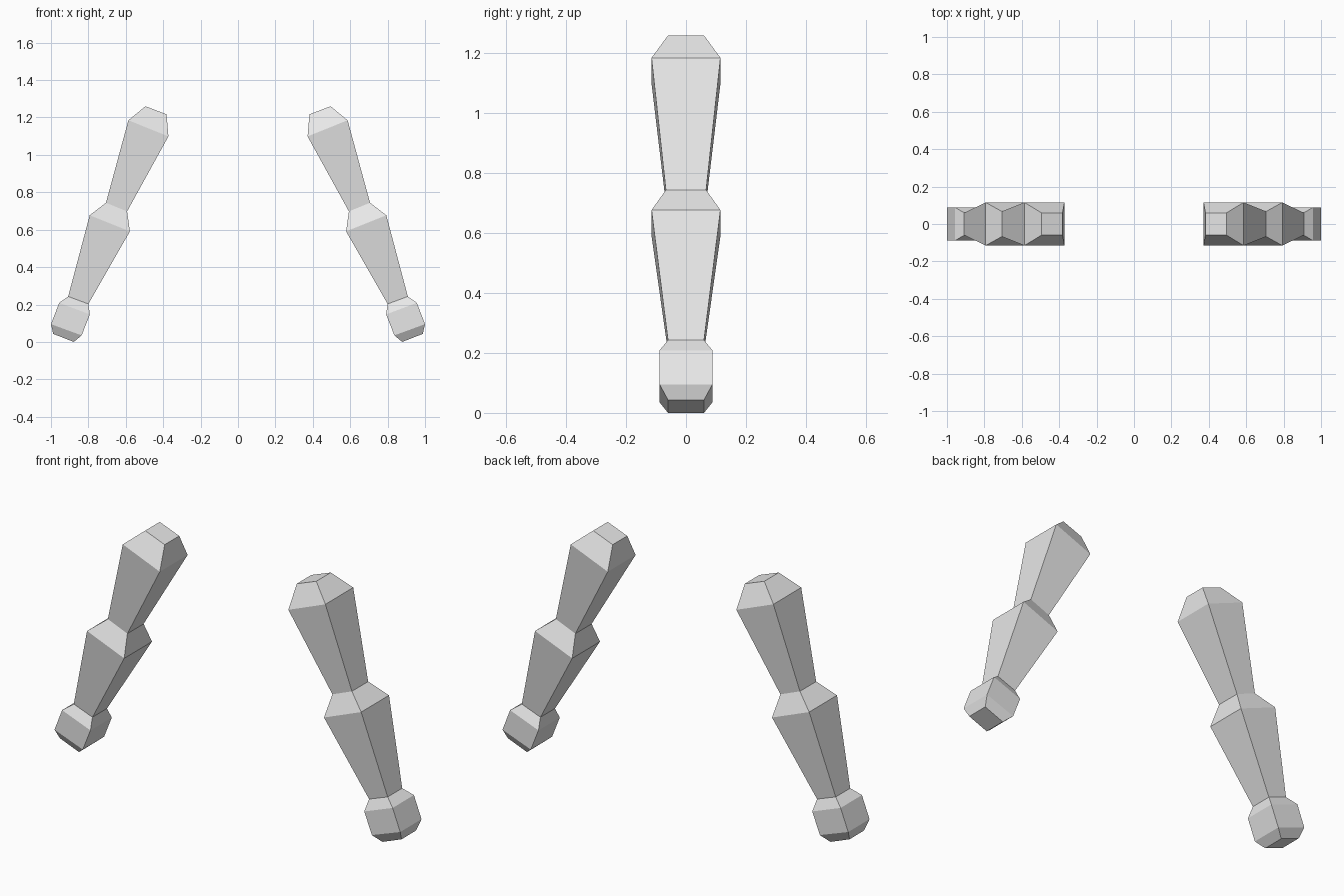
import bpy, bmesh

if "Cube" in bpy.data.objects:
    bpy.data.objects.remove(bpy.data.objects["Cube"])

grey = bpy.data.materials.new("plain_grey")
grey.diffuse_color = (0.8, 0.8, 0.8, 1)
grey.use_nodes = True
grey.node_tree.nodes["Principled BSDF"].inputs["Base Color"].default_value = grey.diffuse_color

# Rings along the arm: inner (x, z), outer (x, z), half depth in y
SHOULDER_TOP = (0.382, 1.217, 0.495, 1.260, 0.060)
SHOULDER = (0.372, 1.099, 0.586, 1.185, 0.115)
ELBOW = (0.593, 0.698, 0.706, 0.744, 0.067)
FOREARM_TOP = (0.578, 0.591, 0.793, 0.677, 0.115)
WRIST = (0.800, 0.203, 0.908, 0.243, 0.060)
HAND_TOP = (0.792, 0.147, 0.956, 0.209, 0.088)
HAND_LOW = (0.836, 0.035, 1.000, 0.095, 0.088)
HAND_TIP = (0.878, 0.000, 0.988, 0.043, 0.060)


def loft(name, rings, side, cap_start=False, cap_end=False):
    """Join four-sided rings into a faceted limb segment."""
    bm = bmesh.new()
    loops = []
    for xi, zi, xo, zo, d in rings:
        corners = ((xi, -d, zi), (xo, -d, zo), (xo, d, zo), (xi, d, zi))
        loops.append([bm.verts.new((side * x, y, z)) for x, y, z in corners])
    for a, b in zip(loops, loops[1:]):
        for i in range(4):
            j = (i + 1) % 4
            # Rings run downwards; mirrored side needs reversed winding
            quad = (a[i], b[i], b[j], a[j])
            bm.faces.new(quad if side > 0 else quad[::-1])
    if cap_start:
        bm.faces.new(loops[0] if side > 0 else loops[0][::-1])
    if cap_end:
        bm.faces.new(loops[-1][::-1] if side > 0 else loops[-1])
    mesh = bpy.data.meshes.new(name)
    bm.to_mesh(mesh)
    bm.free()
    mesh.materials.append(grey)
    obj = bpy.data.objects.new(name, mesh)
    bpy.context.collection.objects.link(obj)
    return obj


# Mirrored pair of arms, each with upper arm, forearm and hand
for label, side in (("right", 1), ("left", -1)):
    loft(label + "_upper_arm", (SHOULDER_TOP, SHOULDER, ELBOW), side, cap_start=True)
    loft(label + "_forearm", (ELBOW, FOREARM_TOP, WRIST), side)
    loft(label + "_hand", (WRIST, HAND_TOP, HAND_LOW, HAND_TIP), side, cap_end=True)
